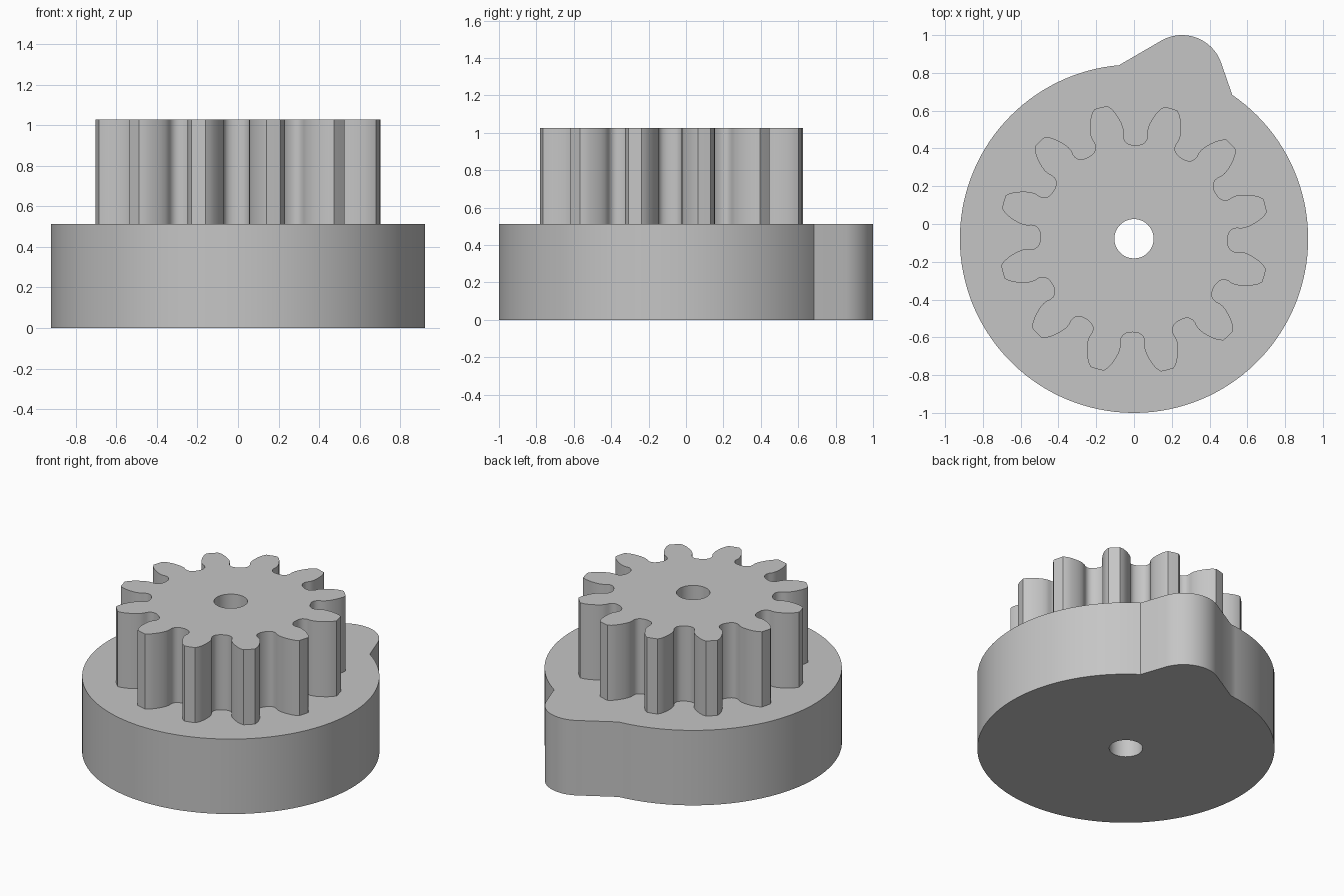
import bpy, bmesh
from math import sin, cos, radians, degrees, atan2
from mathutils import Vector, Matrix

cube = bpy.data.objects.get("Cube")
if cube:
    bpy.data.objects.remove(cube, do_unlink=True)

AXIS = Vector((0, -0.078))
BASE_TOP, GEAR_TOP = 0.513, 1.027

grey = bpy.data.materials.new("plain_grey")
grey.use_nodes = True
colour = (0.56, 0.56, 0.56, 1)
grey.diffuse_color = colour
grey.node_tree.nodes["Principled BSDF"].inputs["Base Color"].default_value = colour


def arc(centre, radius, start, end, steps):
    """Points on an arc, angles in degrees, both ends included."""
    angles = [radians(start + (end - start) * i / steps) for i in range(steps + 1)]
    return [centre + radius * Vector((cos(a), sin(a))) for a in angles]


def angle_of(p):
    return degrees(atan2(p.y - AXIS.y, p.x - AXIS.x))


def cam_outline():
    """Large disc with one rounded nose."""
    left, right = Vector((-0.08, 0.845)), Vector((0.52, 0.683))
    disc = arc(AXIS, 0.922, angle_of(left), angle_of(right) + 360, 120)
    nose = arc(Vector((0.254, 0.78)), 0.22, 20, 119, 24)
    return disc + nose


def gear_outline(teeth=12, tip=0.717, phase=-0.8):
    """Rounded gaps with curved flanks, joined by short tooth tips."""
    half = [(0.151, 0.701), (0.128, 0.686), (0.108, 0.664), (0.09, 0.638),
            (0.076, 0.613), (0.066, 0.588), (0.062, 0.565), (0.064, 0.546),
            (0.061, 0.527), (0.051, 0.511), (0.036, 0.501), (0.018, 0.496)]
    gap = [Vector(p) for p in half] + [Vector((0, 0.495))]
    gap += [Vector((-x, y)) for x, y in reversed(half)]
    points = []
    for i in range(teeth):
        turn = 360 / teeth * i + phase
        spin = Matrix.Rotation(radians(turn), 2)
        points += [AXIS + spin @ p for p in gap]
        points.append(AXIS + tip * Vector((cos(radians(turn + 105)), sin(radians(turn + 105)))))
    return points


def wall(bm, loop, z0, z1, inward=False):
    """Upright band along a closed loop."""
    low = [bm.verts.new((p.x, p.y, z0)) for p in loop]
    high = [bm.verts.new((p.x, p.y, z1)) for p in loop]
    for i in range(len(loop)):
        j = (i + 1) % len(loop)
        quad = [low[i], low[j], high[j], high[i]]
        bm.faces.new(quad[::-1] if inward else quad)


def cap(bm, outer, inner, z, up):
    """Flat face between two closed loops."""
    edges = []
    for loop in (outer, inner):
        vs = [bm.verts.new((p.x, p.y, z)) for p in loop]
        edges += [bm.edges.new((vs[i - 1], vs[i])) for i in range(len(vs))]
    made = bmesh.ops.triangle_fill(bm, edges=edges, use_beauty=True)["geom"]
    for f in [g for g in made if isinstance(g, bmesh.types.BMFace)]:
        f.normal_update()
        if (f.normal.z > 0) != up:
            f.normal_flip()


def finish(bm, name):
    bmesh.ops.remove_doubles(bm, verts=bm.verts, dist=0.0001)
    mesh = bpy.data.meshes.new(name)
    bm.to_mesh(mesh)
    bm.free()
    mesh.materials.append(grey)
    obj = bpy.data.objects.new(name, mesh)
    bpy.context.collection.objects.link(obj)
    bpy.ops.object.select_all(action="DESELECT")
    obj.select_set(True)
    bpy.context.view_layer.objects.active = obj
    bpy.ops.object.shade_smooth_by_angle(angle=radians(30))


cam, gear = cam_outline(), gear_outline()
bore = arc(AXIS, 0.104, 0, 360, 48)[:-1]

# Cam disc, open where the gear stands on it
bm = bmesh.new()
cap(bm, cam, bore, 0, up=False)
cap(bm, cam, gear, BASE_TOP, up=True)
wall(bm, cam, 0, BASE_TOP)
wall(bm, bore, 0, BASE_TOP, inward=True)
finish(bm, "cam_disc")

# Toothed gear with the bore running through
bm = bmesh.new()
cap(bm, gear, bore, GEAR_TOP, up=True)
wall(bm, gear, BASE_TOP, GEAR_TOP)
wall(bm, bore, BASE_TOP, GEAR_TOP, inward=True)
finish(bm, "spur_gear")
